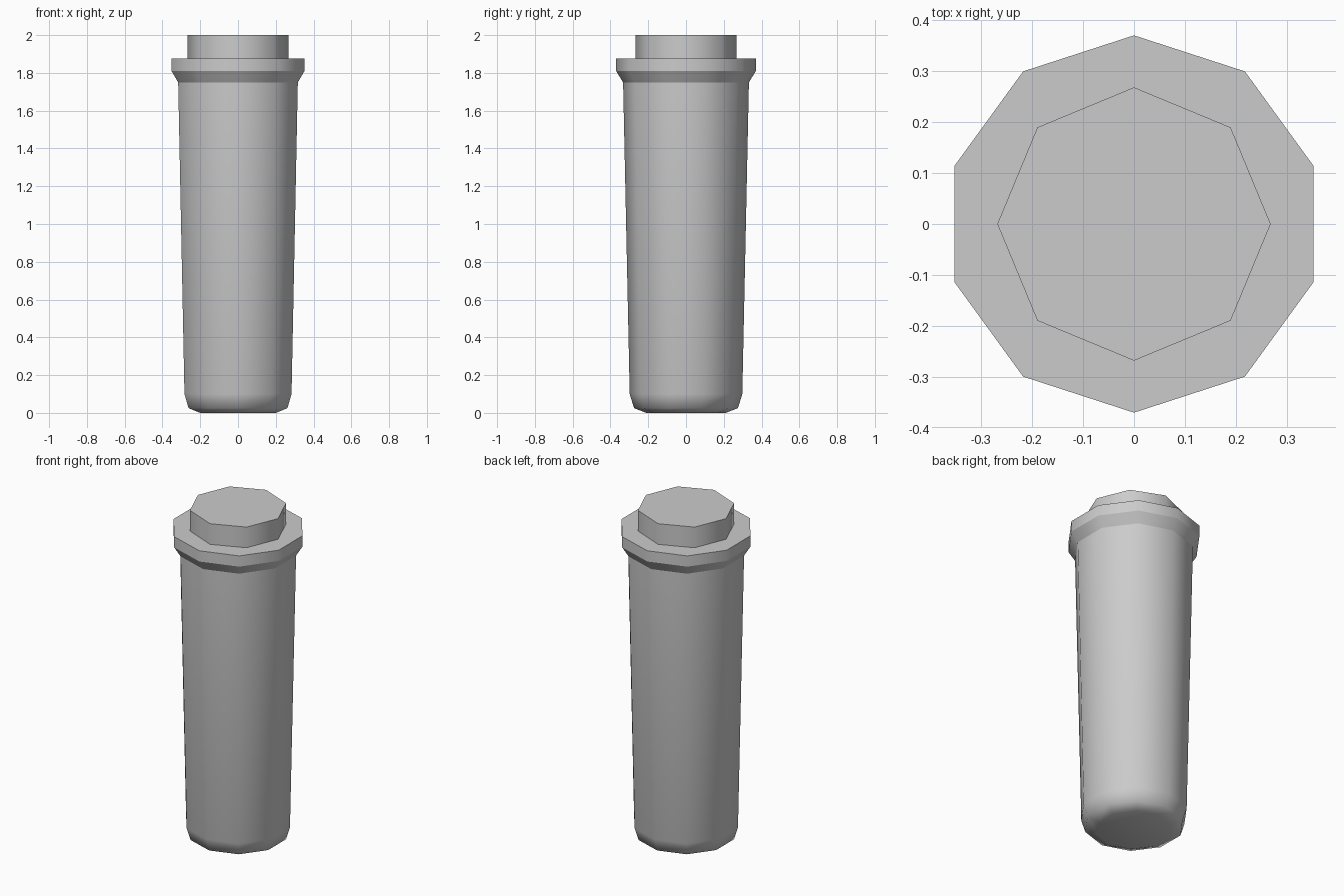
import bpy, bmesh, math

cube = bpy.data.objects.get("Cube")
if cube:
    bpy.data.objects.remove(cube, do_unlink=True)

grey = bpy.data.materials.new("light grey")
grey.use_nodes = True
colour = (0.6, 0.6, 0.6, 1)
grey.diffuse_color = colour
grey.node_tree.nodes["Principled BSDF"].inputs["Base Color"].default_value = colour


def lathe(name, sides, profile, sharp_rings):
    """Closed solid of (radius, height) rings, smooth except at the sharp rings."""
    bm = bmesh.new()
    rings = []
    for r, z in profile:
        angles = [math.pi / 2 + math.tau * i / sides for i in range(sides)]
        rings.append([bm.verts.new((r * math.cos(a), r * math.sin(a), z)) for a in angles])
    for low, high in zip(rings, rings[1:]):
        for i in range(sides):
            j = (i + 1) % sides
            bm.faces.new((low[i], low[j], high[j], high[i]))
    bm.faces.new(rings[0][::-1])
    bm.faces.new(rings[-1])
    for face in bm.faces:
        face.smooth = True
    for k in sharp_rings:
        for i in range(sides):
            bm.edges.get((rings[k][i], rings[k][(i + 1) % sides])).smooth = False
    mesh = bpy.data.meshes.new(name)
    bm.to_mesh(mesh)
    bm.free()
    mesh.materials.append(grey)
    obj = bpy.data.objects.new(name, mesh)
    bpy.context.collection.objects.link(obj)
    return obj


# Tapered body with a rounded foot and a flared collar
lathe("body", 10,
      [(0.21, 0.0), (0.275, 0.025), (0.298, 0.1), (0.333, 1.75),
       (0.37, 1.81), (0.37, 1.875)],
      sharp_rings=(3, 4, 5))

# Eight-sided plug standing on the collar
lathe("top_plug", 8, [(0.268, 1.86), (0.268, 2.0)], sharp_rings=(0, 1))
